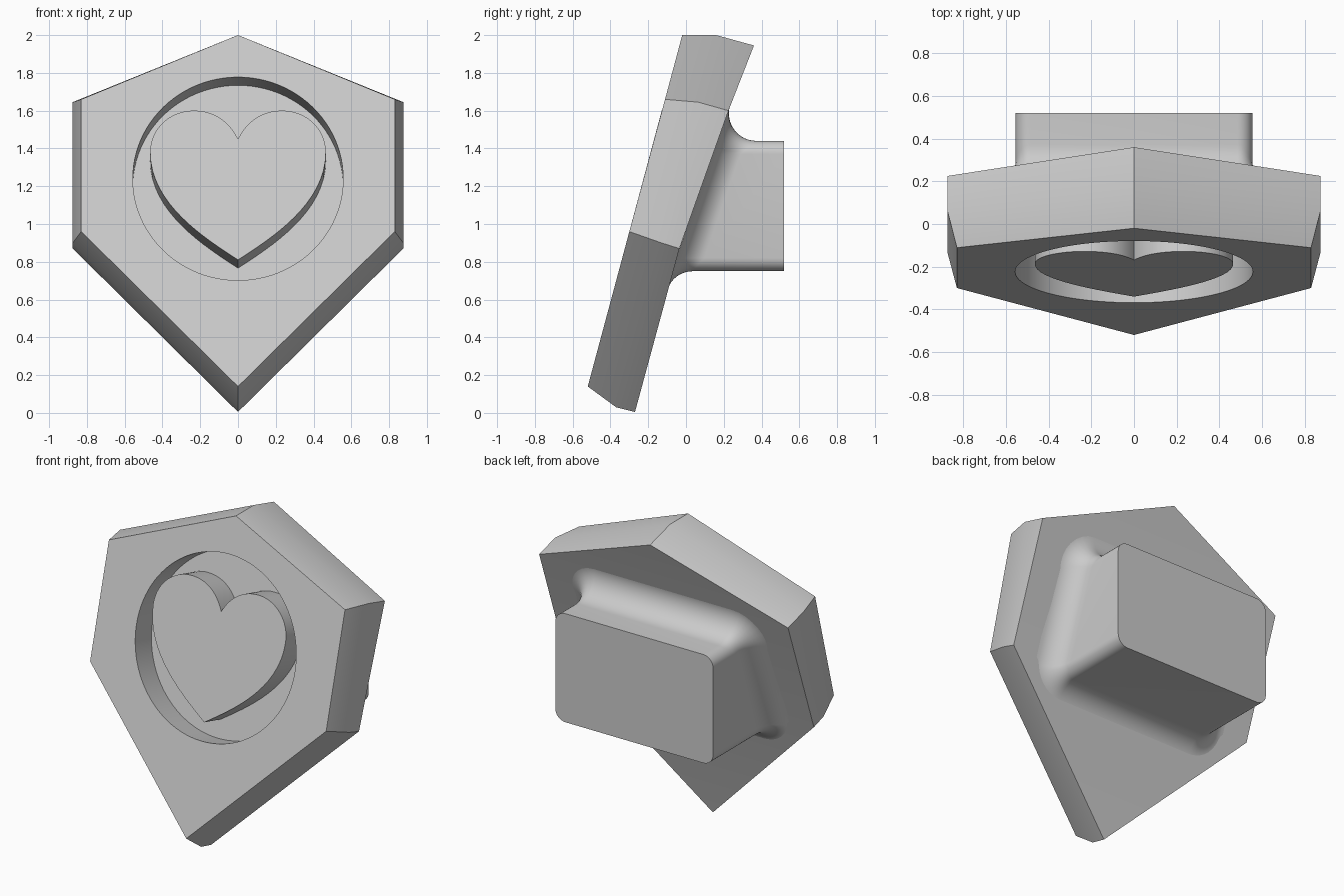
import bpy, bmesh, math
from mathutils import Matrix, Vector
from mathutils.geometry import interpolate_bezier

if "Cube" in bpy.data.objects:
    bpy.data.objects.remove(bpy.data.objects["Cube"])

grey = bpy.data.materials.new("plain grey")
grey.use_nodes = True
grey.diffuse_color = (0.6, 0.6, 0.6, 1)
grey.node_tree.nodes["Principled BSDF"].inputs["Base Color"].default_value = (0.6, 0.6, 0.6, 1)

# Frame of the tilted front face, with its origin at the middle of the recess
FACE = Matrix.Translation((0, -0.225, 1.24)) @ Matrix.Rotation(math.radians(75), 4, 'X')
DEPTH = 0.17


def loft(name, loops, angle=30, caps=(True, True)):
    """Join closed loops of points with quads and cap the ends."""
    bm = bmesh.new()
    rings = [[bm.verts.new(p) for p in loop] for loop in loops]
    n = len(rings[0])
    for a, b in zip(rings, rings[1:]):
        for i in range(n):
            j = (i + 1) % n
            bm.faces.new((a[i], a[j], b[j], b[i]))
    if caps[0]:
        bm.faces.new(rings[0])
    if caps[1]:
        bm.faces.new(rings[-1])
    if not caps[1]:
        # creased back of the plate: triangle, quad, triangle
        r = rings[-1]
        for ids in ((5, 0, 1), (1, 2, 4, 5), (2, 3, 4)):
            bm.faces.new([r[i] for i in ids])
    bmesh.ops.recalc_face_normals(bm, faces=bm.faces)
    mesh = bpy.data.meshes.new(name)
    bm.to_mesh(mesh)
    bm.free()
    obj = bpy.data.objects.new(name, mesh)
    bpy.context.collection.objects.link(obj)
    mesh.materials.append(grey)
    smooth(obj, angle)
    return obj


def smooth(obj, angle):
    bpy.ops.object.select_all(action='DESELECT')
    obj.select_set(True)
    bpy.context.view_layer.objects.active = obj
    bpy.ops.object.shade_smooth_by_angle(angle=math.radians(angle))


def shield(width, side):
    """Six-sided outline from the (y, z) of its top, shoulder, hip and tip."""
    xs = (0, width, width, 0)
    right = [Vector((x, y, z)) for x, (y, z) in zip(xs, side)]
    return right + [Vector((-p.x, p.y, p.z)) for p in (right[2], right[1])]


# Shield plate
BACK = [(0.36, 1.945), (0.225, 1.60), (-0.035, 0.87), (-0.27, 0.005)]
plate = loft("shield_plate", [
    shield(0.83, [(-0.02, 2.0), (-0.111, 1.66), (-0.30, 0.96), (-0.52, 0.14)]),
    shield(0.875, [(0.16, 2.0), (0.065, 1.645), (-0.13, 0.90), (-0.37, 0.03)]),
    shield(0.875, BACK)], caps=(True, False))

# Round recess cut into the front
circle = [(0.557 * math.cos(math.tau * i / 96), 0.557 * math.sin(math.tau * i / 96))
          for i in range(96)]
cutter = loft("recess_cutter", [[FACE @ Vector((u, v, h)) for u, v in circle]
                                for h in (-DEPTH, 0.1)])
cutter.hide_render = True
cut = plate.modifiers.new("recess", 'BOOLEAN')
cut.operation = 'DIFFERENCE'
cut.solver = 'EXACT'
cut.object = cutter
bpy.context.view_layer.objects.active = plate
bpy.ops.object.modifier_apply(modifier=cut.name)
bpy.data.objects.remove(cutter)
smooth(plate, 30)

# Raised heart, flush with the front face
spans = [((0, -0.445), (0.17, -0.33), (0.465, -0.14), (0.465, 0.145)),
         ((0.465, 0.145), (0.465, 0.275), (0.36, 0.373), (0.235, 0.373)),
         ((0.235, 0.373), (0.13, 0.373), (0.05, 0.32), (0, 0.217))]
half = []
for span in spans:
    half += interpolate_bezier(*[Vector((u, v, 0)) for u, v in span], 17)[:-1]
half.append(Vector((0, 0.217, 0)))
heart = half + [Vector((-p.x, p.y, 0)) for p in reversed(half[1:-1])]
loft("heart", [[FACE @ (p + Vector((0, 0, h))) for p in heart] for h in (-DEPTH - 0.01, 0)])


# Rear mounting block, blended into the back of the plate by a fillet
def back_y(z):
    for (y1, z1), (y2, z2) in zip(BACK, BACK[1:]):
        if z >= z2:
            break
    return y2 + (y1 - y2) * (z - z2) / (z1 - z2)


CORNER, FILLET, STEPS = 0.07, 0.145, 12
outline = []
for k, (sx, sz) in enumerate(((1, 1), (-1, 1), (-1, -1), (1, -1))):
    centre = Vector((sx * (0.555 - CORNER), 0, 1.095 + sz * (0.345 - CORNER)))
    for i in range(9):
        a = math.radians(90 * (k + i / 8))
        normal = Vector((math.cos(a), 0, math.sin(a)))
        outline.append((centre + CORNER * normal, normal))

rings = [[] for _ in range(STEPS + 1)]
for p, normal in outline:
    slope = math.atan(0.35 * normal.z)
    opening = (math.pi / 2 - slope) / 2
    reach = FILLET / math.tan(opening)
    foot = p + normal * reach * math.cos(slope)
    foot.y = back_y(foot.z) - 0.003
    root = Vector((p.x, back_y(p.z), p.z))
    top = root + Vector((0, reach, 0))
    w = math.sin(opening)
    for s, ring in enumerate(rings):
        t = s / STEPS
        b0, b1, b2 = (1 - t) ** 2, 2 * w * t * (1 - t), t * t
        ring.append((foot * b0 + root * b1 + top * b2) / (b0 + b1 + b2))
rings.append([Vector((p.x, 0.52, p.z)) for p, _ in outline])
loft("mounting_block", rings, 40, caps=(False, True))
